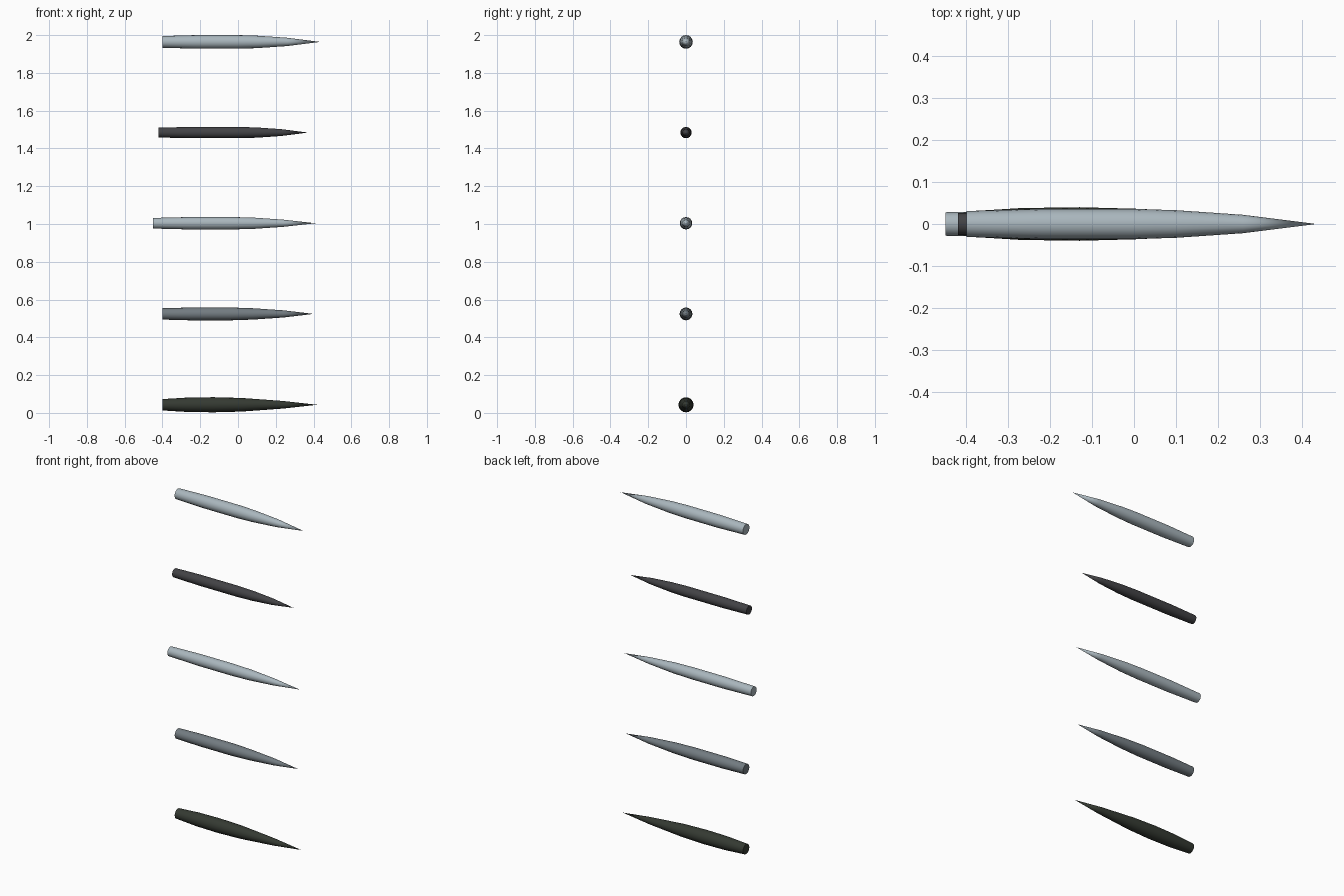
import bpy, bmesh, math

if "Cube" in bpy.data.objects:
    bpy.data.objects.remove(bpy.data.objects["Cube"])

SIDES = 16


def spindle(name, z, profile, color):
    """Revolve (x, radius) stations around a horizontal axis; last station is the tip."""
    bm = bmesh.new()
    rings = []
    for x, r in profile[:-1]:
        rings.append([bm.verts.new((x, r * math.cos(2 * math.pi * i / SIDES),
                                    r * math.sin(2 * math.pi * i / SIDES)))
                      for i in range(SIDES)])
    tip = bm.verts.new((profile[-1][0], 0, 0))
    for i in range(SIDES):
        j = (i + 1) % SIDES
        for a, b in zip(rings, rings[1:]):
            bm.faces.new((a[i], a[j], b[j], b[i]))
        bm.faces.new((rings[-1][i], rings[-1][j], tip))
    bm.faces.new(rings[0])
    bmesh.ops.recalc_face_normals(bm, faces=bm.faces)
    mesh = bpy.data.meshes.new(name)
    bm.to_mesh(mesh)
    bm.free()
    obj = bpy.data.objects.new(name, mesh)
    bpy.context.collection.objects.link(obj)
    obj.location.z = z
    mat = bpy.data.materials.new(name + "_paint")
    mat.diffuse_color = (*color, 1)
    mat.use_nodes = True
    mat.node_tree.nodes["Principled BSDF"].inputs["Base Color"].default_value = mat.diffuse_color
    mesh.materials.append(mat)
    bpy.context.view_layer.objects.active = obj
    obj.select_set(True)
    bpy.ops.object.shade_smooth_by_angle(angle=math.radians(30))
    obj.select_set(False)


LIGHT = (0.40, 0.47, 0.51)

# five stacked pointed bodies, bottom to top
spindle("bottom_dark_green_body", 0.043,
        [(-0.40, 0.030), (-0.27, 0.038), (-0.13, 0.040), (0.02, 0.036),
         (0.24, 0.020), (0.42, 0)], (0.035, 0.042, 0.032))
spindle("lower_grey_body", 0.524,
        [(-0.40, 0.030), (-0.25, 0.034), (-0.04, 0.034), (0.08, 0.030),
         (0.24, 0.019), (0.40, 0)], (0.17, 0.20, 0.22))
spindle("middle_light_body", 1.004,
        [(-0.45, 0.028), (-0.25, 0.033), (-0.04, 0.033), (0.08, 0.030),
         (0.24, 0.019), (0.41, 0)], LIGHT)
spindle("upper_charcoal_body", 1.484,
        [(-0.42, 0.026), (-0.25, 0.030), (0.0, 0.030), (0.10, 0.027),
         (0.23, 0.018), (0.37, 0)], (0.055, 0.055, 0.06))
spindle("top_light_body", 1.964,
        [(-0.40, 0.031), (-0.22, 0.036), (0.0, 0.036), (0.10, 0.033),
         (0.26, 0.022), (0.435, 0)], LIGHT)
